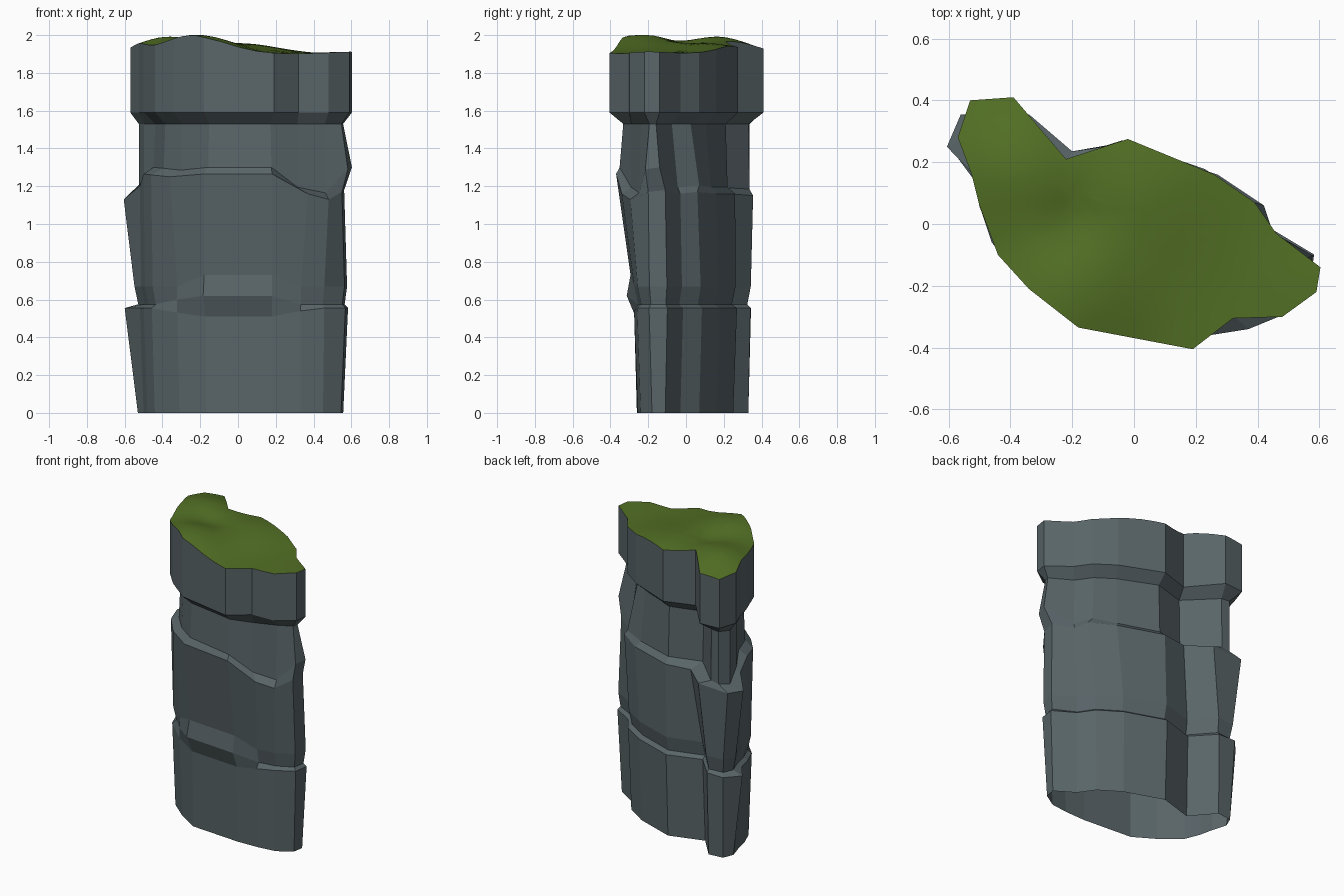
import bpy, bmesh, math
from mathutils import Vector

if "Cube" in bpy.data.objects:
    bpy.data.objects.remove(bpy.data.objects["Cube"])

# Cross-sections: 18 matching corners each, clockwise from the back left
FOOT = [(-.50, .32), (-.40, .33), (-.27, .18), (-.04, .25), (.22, .16), (.36, .07),
        (.43, -.03), (.557, -.11), (.545, -.18), (.45, -.24), (.33, -.255), (.18, -.26),
        (-.17, -.235), (-.31, -.15), (-.44, -.04), (-.48, .06), (-.50, .15), (-.53, .25)]
SHOULDER = [(-.56, .355), (-.34, .355), (-.20, .235), (-.03, .26), (.27, .16), (.42, .06),
            (.45, -.03), (.562, -.11), (.55, -.20), (.48, -.295), (.37, -.34), (.18, -.37),
            (-.18, -.32), (-.36, -.18), (-.46, -.06), (-.50, .06), (-.52, .16), (-.605, .25)]
CAP = [(-.53, .40), (-.39, .41), (-.22, .21), (-.02, .275), (.26, .16), (.39, .07),
       (.46, -.03), (.603, -.14), (.59, -.22), (.48, -.30), (.32, -.305), (.19, -.405),
       (-.18, -.335), (-.34, -.21), (-.44, -.10), (-.50, .06), (-.525, .16), (-.57, .28)]
SHOULDER_Z = [1.14, 1.15, 1.16, 1.16, 1.16, 1.17, 1.16, 1.18, 1.17,
              1.13, 1.16, 1.265, 1.265, 1.25, 1.26, 1.265, 1.2, 1.13]
N = len(CAP)


def material(name, color):
    m = bpy.data.materials.new(name)
    m.diffuse_color = (*color, 1)
    m.use_nodes = True
    m.node_tree.nodes["Principled BSDF"].inputs["Base Color"].default_value = m.diffuse_color
    return m


def offset(outline, dist, special={}):
    """Push every corner along its outward direction."""
    out = []
    for i, p in enumerate(outline):
        a, p, b = Vector(outline[i - 1]), Vector(p), Vector(outline[(i + 1) % N])
        t = (p - a).normalized() + (b - p).normalized()
        out.append(p + Vector((-t.y, t.x)).normalized() * special.get(i, dist))
    return out


def blend(a, b, t):
    return [Vector(p).lerp(Vector(q), t) for p, q in zip(a, b)]


def ring(outline, z, special={}):
    return [(p[0], p[1], special.get(i, z)) for i, p in enumerate(outline)]


def top_height(x, y):
    """Rolling surface of the grass."""
    def bump(cx, cy, r):
        return math.exp(-((x - cx) ** 2 + (y - cy) ** 2) / (r * r))
    return min(2, 1.9 + .1 * bump(-.22, -.25, .25) + .085 * bump(-.38, .18, .22)
               + .05 * bump(.05, .12, .25) + .012 * bump(.6, -.2, .2)
               - .02 * bump(-.2, .0, .1))


def build(name, bm, mat, smooth):
    bmesh.ops.recalc_face_normals(bm, faces=bm.faces)
    for f in bm.faces:
        f.smooth = smooth
    me = bpy.data.meshes.new(name)
    bm.to_mesh(me)
    bm.free()
    me.materials.append(mat)
    ob = bpy.data.objects.new(name, me)
    bpy.context.collection.objects.link(ob)
    return ob


rock = material("slate rock", (.10, .13, .14))
green = material("moss green", (.085, .16, .018))

# Rock layers from the ground (open underneath) to the overhanging cap
neck = offset(CAP, -.065, {0: -.08, 1: -.085, 7: -.05, 8: -.05, 10: -.015,
                           11: -.075, 16: -.03, 17: -.045})
waist = blend(FOOT, SHOULDER, .08)
front_low = {10: .54, 11: .51, 12: .51, 13: .53}
layers = [
    ring(FOOT, 0),
    ring(offset(FOOT, .02, {17: .07, 0: .03, 1: .012, 7: .028, 8: .028,
                            11: .008, 12: .008}), .555, front_low),
    ring(offset(waist, -.008, {7: .008, 8: .008, 11: .045, 12: .045, 13: .015}), .575,
         {11: .62, 12: .62, 13: .60}),
    ring(offset(waist, .012, {7: .022, 8: .022, 11: .025, 12: .025}), .67,
         {11: .73, 12: .73}),
    ring(SHOULDER, 1.2, dict(enumerate(SHOULDER_Z))),
    ring(offset(CAP, -.055, {0: -.08, 1: -.08, 4: -.03, 5: .0, 6: -.02, 7: .0, 8: -.01,
                             10: -.015, 16: -.03, 17: -.045}), 1.2,
         {i: z + (.12 if i in (7, 8) else .035) for i, z in enumerate(SHOULDER_Z)}),
    ring(neck, 1.53),
    ring(CAP, 1.59),
]
bm = bmesh.new()
rows = [[bm.verts.new(p) for p in r] for r in layers]
for lo, hi in zip(rows, rows[1:]):
    for i in range(N):
        j = (i + 1) % N
        bm.faces.new((lo[j], lo[i], hi[i], hi[j]))

# Cap wall with a finely divided wavy rim
STEPS = 4
rim = []
for i in range(N):
    a, b = Vector(CAP[i]), Vector(CAP[(i + 1) % N])
    rim += [a.lerp(b, k / STEPS) for k in range(STEPS)]
M = len(rim)
top = [bm.verts.new((p.x, p.y, top_height(p.x, p.y))) for p in rim]
for i in range(N):
    edge = [top[(i * STEPS + k) % M] for k in range(STEPS + 1)]
    bm.faces.new([rows[-1][(i + 1) % N], rows[-1][i]] + edge)
build("rock_pillar", bm, rock, False)

# Grass top: rings shrinking to an inner point
bm = bmesh.new()
centre = Vector((-.2, .1))
RINGS = 9
rows = []
for k in range(RINGS):
    pts = [p.lerp(centre, k / RINGS) for p in rim]
    rows.append([bm.verts.new((p.x, p.y, top_height(p.x, p.y))) for p in pts])
tip = bm.verts.new((centre.x, centre.y, top_height(*centre)))
for i in range(M):
    j = (i + 1) % M
    for lo, hi in zip(rows, rows[1:]):
        bm.faces.new((lo[j], lo[i], hi[i], hi[j]))
    bm.faces.new((rows[-1][j], rows[-1][i], tip))
grass = build("grass_top", bm, green, True)
if sum(p.normal.z for p in grass.data.polygons) < 0:
    grass.data.flip_normals()
